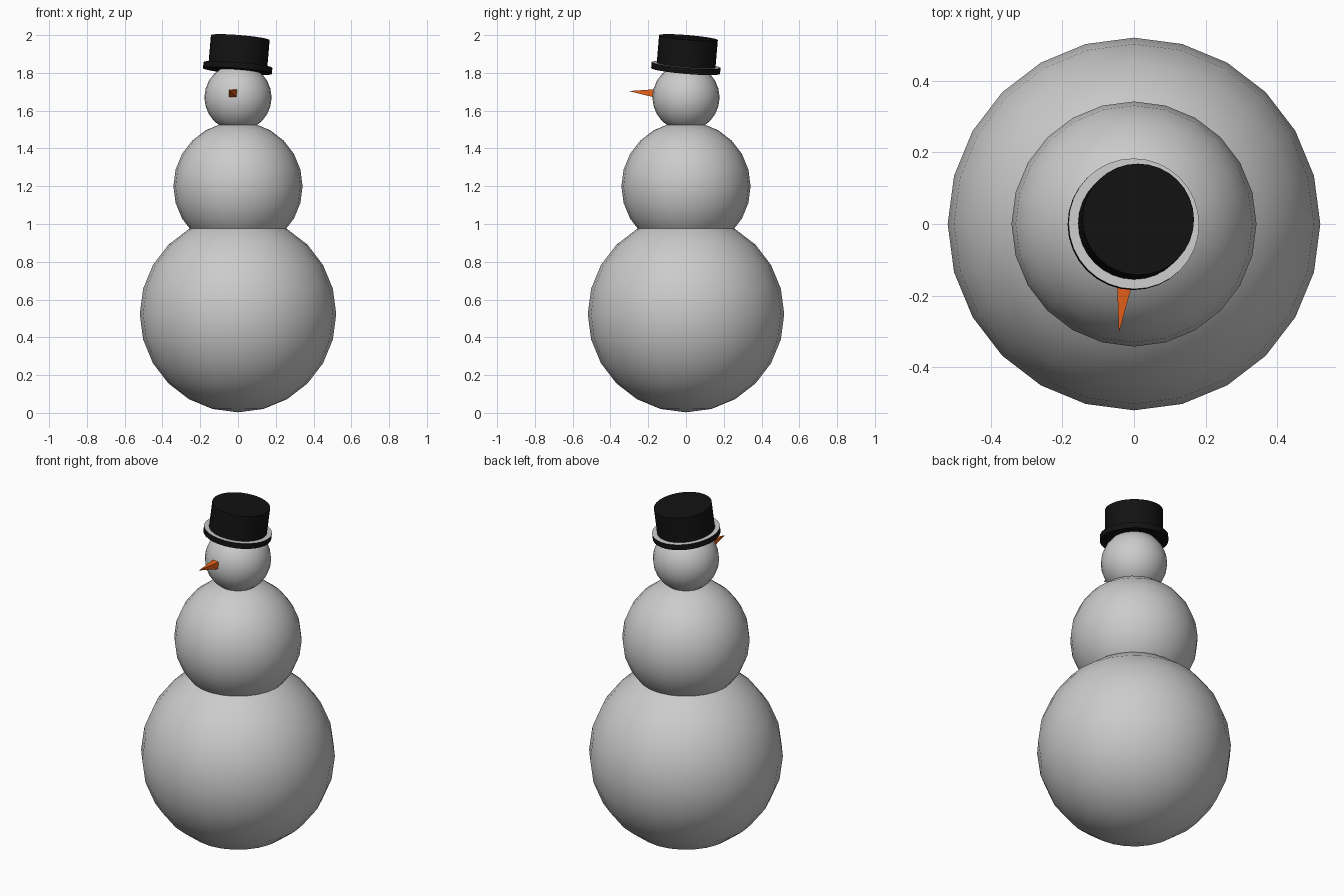
import bpy
import bmesh
from mathutils import Vector, Matrix

if "Cube" in bpy.data.objects:
    bpy.data.objects.remove(bpy.data.objects["Cube"])


def material(name, color):
    mat = bpy.data.materials.new(name)
    mat.diffuse_color = color
    mat.use_nodes = True
    mat.node_tree.nodes["Principled BSDF"].inputs["Base Color"].default_value = mat.diffuse_color
    return mat


black = material("black felt", (0.006, 0.006, 0.006, 1))
orange = material("carrot orange", (0.8, 0.12, 0.01, 1))


def snowball(name, z, radius):
    bpy.ops.mesh.primitive_uv_sphere_add(segments=24, ring_count=12, radius=radius, location=(0, 0, z))
    bpy.context.object.name = name
    bpy.ops.object.shade_smooth()


def disc(name, bottom, top, radius, axis):
    # Cylinder between two heights along the tilted hat axis
    rot = Vector((0, 0, 1)).rotation_difference(axis)
    centre = hat_base + axis * (bottom + top) / 2
    bpy.ops.mesh.primitive_cylinder_add(vertices=32, radius=radius, depth=top - bottom, location=centre)
    ob = bpy.context.object
    ob.name = name
    ob.rotation_euler = rot.to_euler()
    ob.data.materials.append(black)
    bpy.ops.object.shade_smooth_by_angle()
    return ob


# Stacked body balls
snowball("lower_body", 0.523, 0.52)
snowball("upper_body", 1.20, 0.342)
snowball("head", 1.67, 0.178)

# Tilted top hat: brim with a pale upper face, and crown
hat_axis = Vector((0.085, 0.085, 1)).normalized()
hat_base = Vector((-0.003, -0.002, 1.81))
brim = disc("hat_brim", 0, 0.032, 0.183, hat_axis)
brim.data.materials.append(material("brim grey", (0.6, 0.6, 0.6, 1)))
for face in brim.data.polygons:
    if face.normal.z > 0.9:
        face.material_index = 1
disc("hat_crown", 0.02, 0.178, 0.156, hat_axis)

# Four-sided carrot nose with an off-centre tip
bm = bmesh.new()
cx, cz, h = -0.024, 1.69, 0.024
base = [bm.verts.new((cx + sx * h, -0.15, cz + sz * h)) for sx, sz in ((-1, -1), (1, -1), (1, 1), (-1, 1))]
tip = bm.verts.new((-0.042, -0.304, 1.704))
bm.faces.new(base)
for i in range(4):
    bm.faces.new((base[i], base[(i + 1) % 4], tip))
bmesh.ops.recalc_face_normals(bm, faces=bm.faces)
mesh = bpy.data.meshes.new("nose")
bm.to_mesh(mesh)
bm.free()
mesh.materials.append(orange)
nose = bpy.data.objects.new("nose", mesh)
bpy.context.collection.objects.link(nose)
